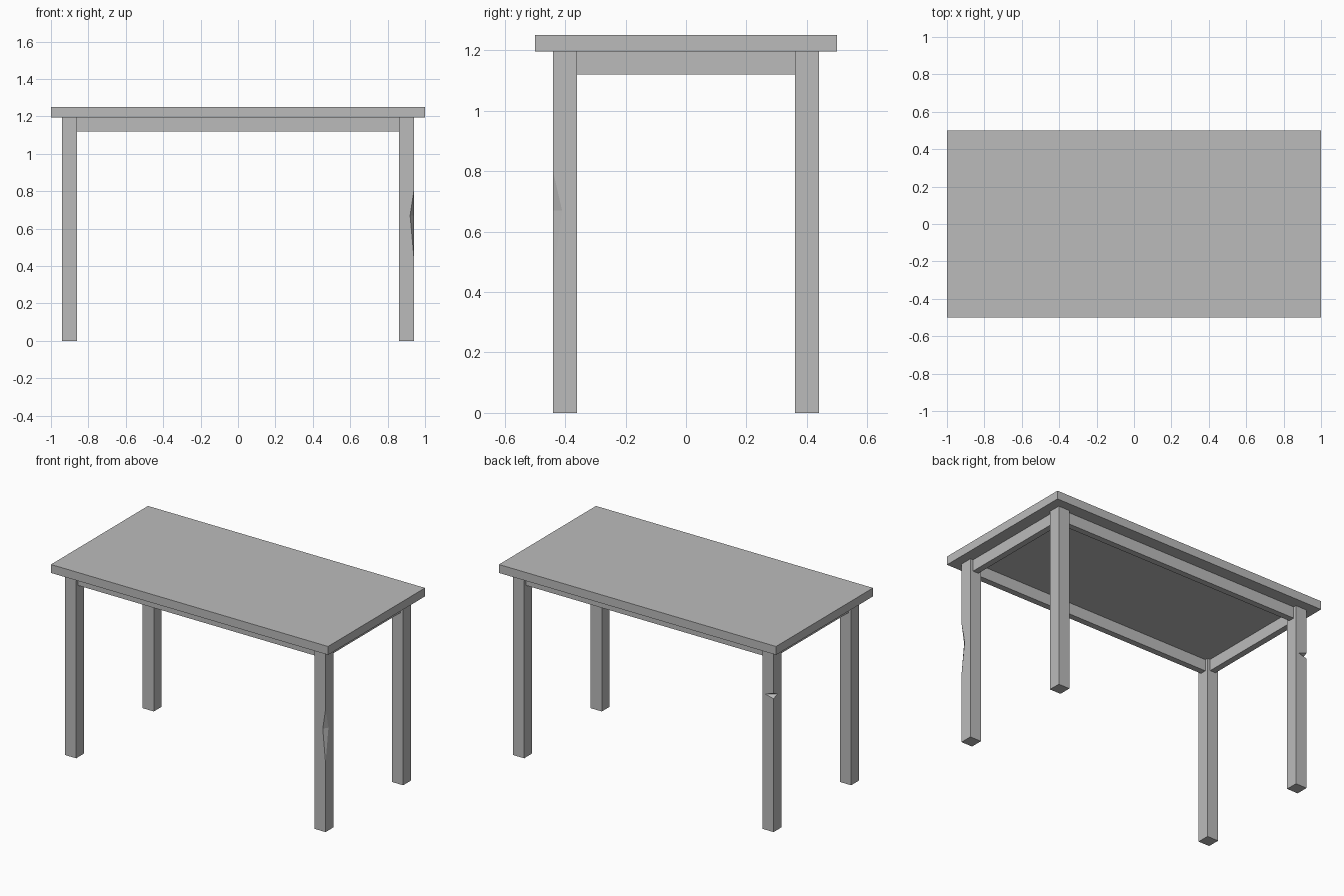
import bpy
import bmesh
from mathutils import Vector

default = bpy.data.objects.get("Cube")
if default:
    bpy.data.objects.remove(default, do_unlink=True)

# Single plain grey material
grey = bpy.data.materials.new("plain grey")
grey.use_nodes = True
colour = (0.5, 0.5, 0.5, 1)
grey.diffuse_color = colour
grey.node_tree.nodes["Principled BSDF"].inputs["Base Color"].default_value = colour

TOP, UNDER, APRON_LOW = 1.25, 1.195, 1.12
LEG_X, LEG_Y, LEG_W = 0.9, 0.4, 0.08
APRON_W = 0.04


def add_object(name, bm):
    mesh = bpy.data.meshes.new(name)
    bm.to_mesh(mesh)
    bm.free()
    mesh.materials.append(grey)
    obj = bpy.data.objects.new(name, mesh)
    bpy.context.collection.objects.link(obj)
    return obj


def box(name, centre, size):
    bm = bmesh.new()
    bmesh.ops.create_cube(bm, size=1)
    bmesh.ops.scale(bm, vec=size, verts=bm.verts)
    bmesh.ops.translate(bm, vec=centre, verts=bm.verts)
    return add_object(name, bm)


def chip_corner(leg, sx, sy, depth_x, depth_y, low, mid, high):
    """Cut a wedge out of the outer vertical edge of a leg."""
    x, y = sx * (LEG_X + LEG_W / 2), sy * (LEG_Y + LEG_W / 2)
    a = Vector((x - sx * depth_x, y, mid))
    b = Vector((x, y - sy * depth_y, mid))
    centre = (a + b) / 2
    points = [a + (a - b), b + (b - a)]
    points += [centre + 2 * (Vector((x, y, z)) - centre) for z in (low, high)]
    bm = bmesh.new()
    for p in points:
        bm.verts.new(p)
    bmesh.ops.convex_hull(bm, input=bm.verts)
    bmesh.ops.recalc_face_normals(bm, faces=bm.faces)
    cutter = add_object("chip_cutter", bm)
    cutter.hide_render = True
    cut = leg.modifiers.new("chip", "BOOLEAN")
    cut.operation, cut.solver, cut.object = "DIFFERENCE", "EXACT", cutter
    bpy.context.view_layer.objects.active = leg
    bpy.ops.object.modifier_apply(modifier=cut.name)
    bpy.data.objects.remove(cutter, do_unlink=True)


# Table top
box("table_top", (0, 0, (TOP + UNDER) / 2), (2, 1, TOP - UNDER))

# Four legs
legs = {}
for sx, side in ((1, "left"), (-1, "right")):
    for sy, end in ((-1, "front"), (1, "back")):
        name = f"{end}_{side}_leg"
        legs[name] = box(name, (sx * LEG_X, sy * LEG_Y, UNDER / 2),
                         (LEG_W, LEG_W, UNDER))

# Aprons between the legs, centred on the leg width
apron_z, apron_h = (UNDER + APRON_LOW) / 2, UNDER - APRON_LOW
for s, end, side in ((-1, "front", "right"), (1, "back", "left")):
    box(f"{end}_apron", (0, s * LEG_Y, apron_z),
        (2 * LEG_X - LEG_W, APRON_W, apron_h))
    box(f"{side}_apron", (s * LEG_X, 0, apron_z),
        (APRON_W, 2 * LEG_Y - LEG_W, apron_h))

# Worn chips in two legs: a long dent and a short nick
chip_corner(legs["front_left_leg"], 1, -1, 0.02, 0.03, 0.45, 0.67, 0.8)
chip_corner(legs["back_right_leg"], -1, 1, 0.06, 0.04, 0.87, 0.885, 0.905)
